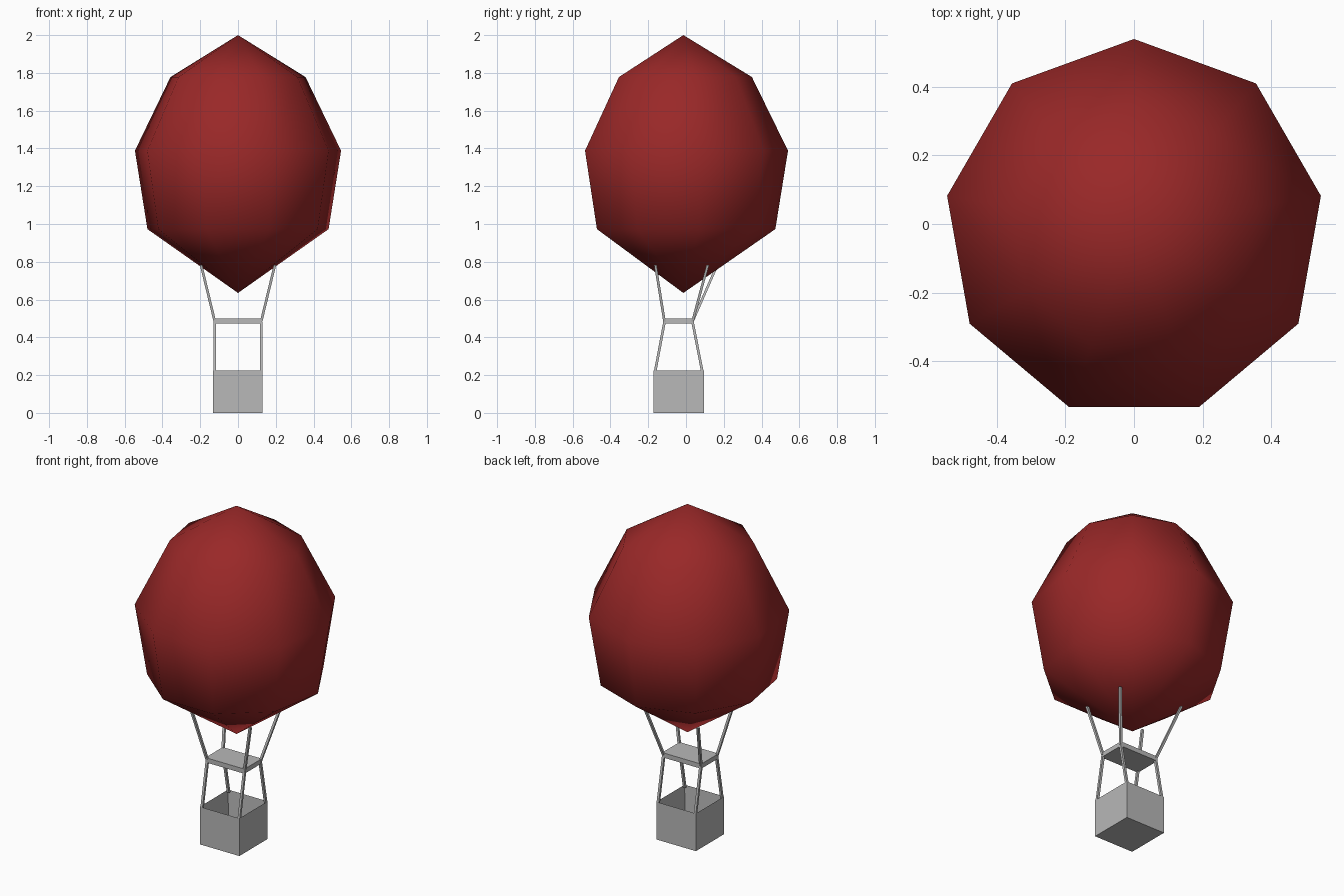
import bpy, bmesh, math
from mathutils import Vector

if "Cube" in bpy.data.objects:
    bpy.data.objects.remove(bpy.data.objects["Cube"])


def material(name, rgb):
    m = bpy.data.materials.new(name)
    m.diffuse_color = (*rgb, 1)
    m.use_nodes = True
    m.node_tree.nodes["Principled BSDF"].inputs["Base Color"].default_value = m.diffuse_color
    return m


RED = material("balloon red", (0.32, 0.021, 0.021))
GREY = material("frame grey", (0.48, 0.48, 0.48))


def finish(name, bm, mat, smooth=False):
    bmesh.ops.recalc_face_normals(bm, faces=bm.faces)
    me = bpy.data.meshes.new(name)
    bm.to_mesh(me)
    bm.free()
    me.materials.append(mat)
    for p in me.polygons:
        p.use_smooth = smooth
    ob = bpy.data.objects.new(name, me)
    bpy.context.collection.objects.link(ob)
    return ob


def box(bm, x0, x1, y0, y1, z0, z1):
    vs = bmesh.ops.create_cube(bm, size=1)["verts"]
    for v in vs:
        v.co = Vector(((x0 + x1) / 2 + v.co.x * (x1 - x0),
                       (y0 + y1) / 2 + v.co.y * (y1 - y0),
                       (z0 + z1) / 2 + v.co.z * (z1 - z0)))
    return vs


def bar(name, a, b, width):
    # thin square bar running from a to b
    a, b = Vector(a), Vector(b)
    bm = bmesh.new()
    h = width / 2
    rings = [[bm.verts.new(p + Vector((dx * h, dy * h, 0)))
              for dx, dy in ((-1, -1), (1, -1), (1, 1), (-1, 1))] for p in (a, b)]
    for i in range(4):
        j = (i + 1) % 4
        bm.faces.new((rings[0][i], rings[0][j], rings[1][j], rings[1][i]))
    bm.faces.new(rings[0])
    bm.faces.new(rings[1])
    finish(name, bm, GREY)


# Envelope: nine-sided, three rings between two points
SIDES, CY = 9, -0.014
bm = bmesh.new()
top = bm.verts.new((0, CY, 2.0))
bottom = bm.verts.new((0, CY, 0.635))
rings = []
for r, z in ((0.363, 1.778), (0.554, 1.388), (0.487, 0.973)):
    rings.append([bm.verts.new((r * math.sin(2 * math.pi * i / SIDES),
                                CY + r * math.cos(2 * math.pi * i / SIDES), z))
                  for i in range(SIDES)])
for i in range(SIDES):
    j = (i + 1) % SIDES
    bm.faces.new((top, rings[0][i], rings[0][j]))
    bm.faces.new((bottom, rings[2][j], rings[2][i]))
    for a, b in zip(rings, rings[1:]):
        bm.faces.new((a[i], b[i], b[j], a[j]))
finish("envelope", bm, RED, True)

# Basket: open box with thin walls
bm = bmesh.new()
box(bm, -0.132, 0.13, -0.173, 0.095, 0, 0.225)
rim = [f for f in bm.faces if f.calc_center_median().z > 0.22]
bmesh.ops.inset_region(bm, faces=rim, thickness=0.012)
bmesh.ops.translate(bm, verts=rim[0].verts[:], vec=(0, 0, -0.21))
finish("basket", bm, GREY)

# Burner plate
bm = bmesh.new()
box(bm, -0.13, 0.128, -0.122, 0.042, 0.472, 0.5)
finish("burner_plate", bm, GREY)

# Posts from basket to plate and ropes from plate to envelope
for sx, side in ((-1, "left"), (1, "right")):
    for front, end in ((True, "front"), (False, "back")):
        x = sx * 0.123
        plate_y = -0.114 if front else 0.035
        basket_y = -0.164 if front else 0.087
        rope_y = -0.162 if front else (0.115 if sx > 0 else 0.165)
        bar(f"{end}_{side}_post", (x, basket_y, 0.215), (x, plate_y, 0.48), 0.014)
        bar(f"{end}_{side}_rope", (x, plate_y, 0.485), (sx * 0.195, rope_y, 0.782), 0.014)
